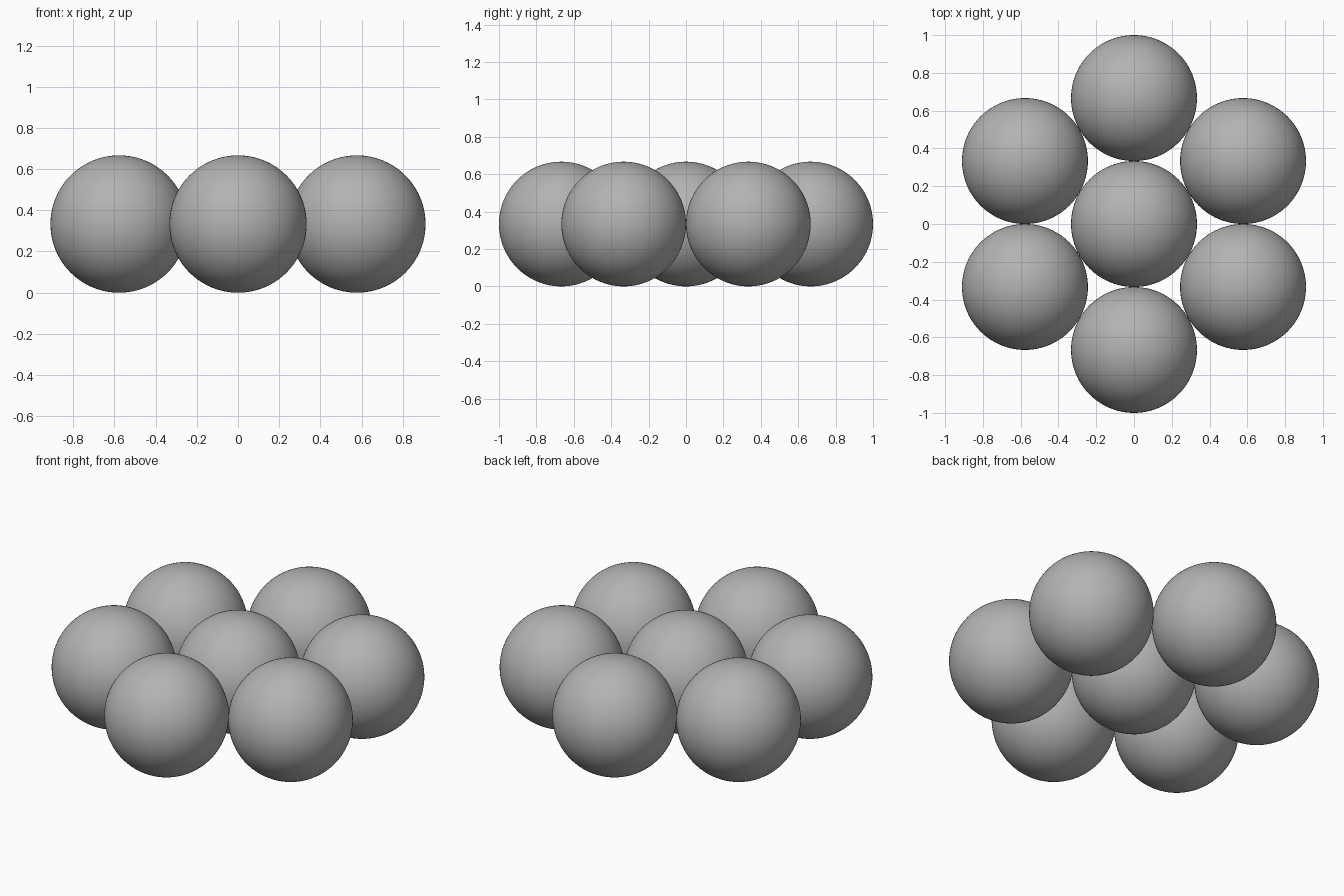
import bpy, math

if "Cube" in bpy.data.objects:
    bpy.data.objects.remove(bpy.data.objects["Cube"])

R = 1 / 3  # ball radius; neighbouring balls just touch

grey = bpy.data.materials.new("neutral_grey")
grey.diffuse_color = (0.45, 0.45, 0.44, 1)
grey.use_nodes = True
grey.node_tree.nodes["Principled BSDF"].inputs["Base Color"].default_value = grey.diffuse_color


def ball(name, x, y):
    bpy.ops.mesh.primitive_uv_sphere_add(segments=96, ring_count=48, radius=R, location=(x, y, R))
    ob = bpy.context.object
    ob.name = name
    ob.data.materials.append(grey)
    bpy.ops.object.shade_smooth()


# Centre ball, with a ring of six packed around it
ball("centre_ball", 0, 0)
for i in range(6):
    a = math.radians(90 + 60 * i)
    ball(f"ring_ball_{i + 1}", 2 * R * math.cos(a), 2 * R * math.sin(a))
